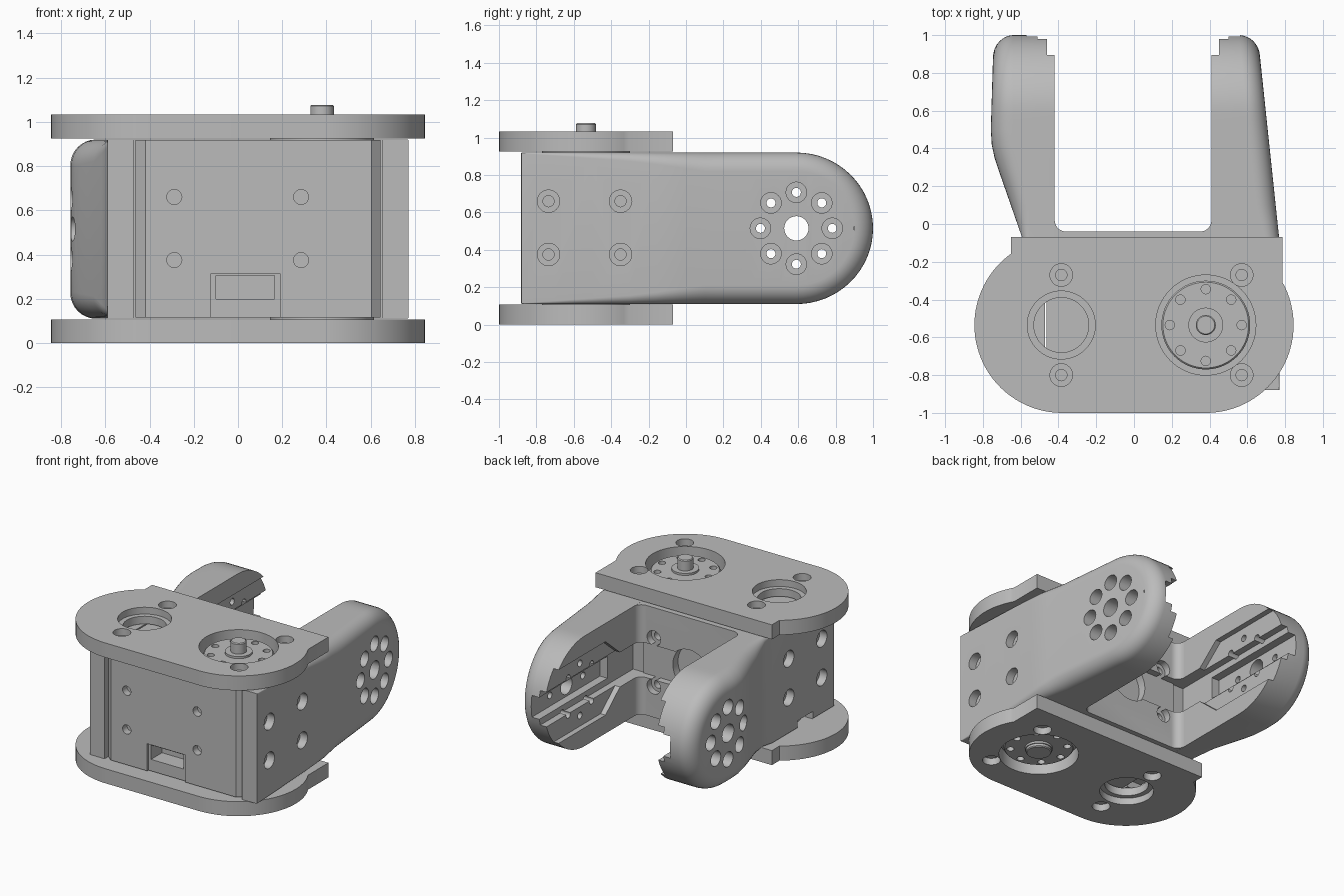
import bpy, bmesh
from math import sin, cos, pi, radians
from mathutils import Vector

if "Cube" in bpy.data.objects:
    bpy.data.objects.remove(bpy.data.objects["Cube"])

GREY = bpy.data.materials.new("mid grey")
GREY.use_nodes = True
GREY.diffuse_color = (0.5, 0.5, 0.5, 1)
GREY.node_tree.nodes["Principled BSDF"].inputs["Base Color"].default_value = (0.5, 0.5, 0.5, 1)

MID = 0.515                 # height of the joint axis
LOW, HIGH = 0.107, 0.925    # inner faces of the two plates
AXES = {"x": lambda a, b, t: (t, a, b),
        "y": lambda a, b, t: (a, t, b),
        "z": lambda a, b, t: (a, b, t)}


def add_rings(bm, rings, strip=False):
    """Skin equal rings of points and close both ends."""
    loops = [[bm.verts.new(p) for p in ring] for ring in rings]
    n = len(loops[0])
    for a, b in zip(loops, loops[1:]):
        for i in range(n):
            bm.faces.new((a[i], a[(i + 1) % n], b[(i + 1) % n], b[i]))
    for loop in (loops[0], loops[-1]):
        if strip:
            for i in range(n // 2 - 1):
                bm.faces.new((loop[i], loop[i + 1], loop[n - 2 - i], loop[n - 1 - i]))
        else:
            bm.faces.new(loop)


def turned(bm, axis, a, b, profile, n=32):
    """Round solid along an axis; profile is (radius, position)."""
    add_rings(bm, [[AXES[axis](a + r * cos(2 * pi * i / n), b + r * sin(2 * pi * i / n), t)
                    for i in range(n)] for r, t in profile])


def prism(bm, axis, points, lo, hi):
    add_rings(bm, [[AXES[axis](a, b, t) for a, b in points] for t in (lo, hi)])


def box(bm, x0, x1, y0, y1, z0, z1):
    prism(bm, "z", [(x0, y0), (x1, y0), (x1, y1), (x0, y1)], z0, z1)


def arc(cx, cy, r, start, end, n=24):
    return [(cx + r * cos(radians(start + (end - start) * i / n)),
             cy + r * sin(radians(start + (end - start) * i / n))) for i in range(n + 1)]


def finish(name, bm):
    bmesh.ops.recalc_face_normals(bm, faces=bm.faces)
    mesh = bpy.data.meshes.new(name)
    bm.to_mesh(mesh)
    bm.free()
    mesh.materials.append(GREY)
    ob = bpy.data.objects.new(name, mesh)
    bpy.context.collection.objects.link(ob)
    return ob


def cut(ob, cutters):
    """Subtract each cutter, then bake the result and smooth it."""
    tools = []
    for bm in cutters:
        tool = finish("cutter", bm)
        tool.hide_render = True
        mod = ob.modifiers.new("cut", "BOOLEAN")
        mod.operation, mod.solver, mod.object = "DIFFERENCE", "EXACT", tool
        tools.append(tool)
    bpy.context.view_layer.update()
    mesh = bpy.data.meshes.new_from_object(ob.evaluated_get(bpy.context.evaluated_depsgraph_get()))
    ob.modifiers.clear()
    ob.data = mesh
    for tool in tools:
        bpy.data.objects.remove(tool)
    mesh.shade_smooth()
    mesh.set_sharp_from_angle(angle=radians(30))


def lerp(table, y):
    for (y0, v0), (y1, v1) in zip(table, table[1:]):
        if y <= y1:
            return v0 + (v1 - v0) * (y - y0) / (y1 - y0)
    return table[-1][1]


# Plates above and below the actuator
ANGLE = 29.3
outline = ([(-0.65, -0.07), (0.785, -0.07)] + arc(0.38, -0.535, 0.465, ANGLE, -90, 32)
           + arc(-0.38, -0.535, 0.465, -90, -234.5, 36))
for name, inner, outer in (("top_plate", HIGH, 1.032), ("bottom_plate", LOW, 0.0)):
    s = 1 if outer > inner else -1
    bm = bmesh.new()
    prism(bm, "z", outline, inner, outer)
    plate = finish(name, bm)
    tool = bmesh.new()
    end, back = outer + s * 0.05, inner - s * 0.05
    step = outer - s * 0.05
    turned(tool, "z", 0.38, -0.535, [(0.265, end), (0.265, back)], 64)
    turned(tool, "z", -0.385, -0.535,
           [(0.18, end), (0.18, step), (0.145, step), (0.145, back)], 64)
    for x in (-0.385, 0.57):
        for y in (-0.27, -0.8):
            turned(tool, "z", x, y, [(0.06, end), (0.06, step), (0.03, step), (0.03, back)], 24)
    cut(plate, [tool])

# Output horns with hub and drilled ring
for name, s, root, face, hub, tip in (("top_horn", 1, 0.9, 0.985, 1.0, 1.077),
                                      ("bottom_horn", -1, 0.13, 0.05, 0.035, 0.012)):
    pin = 0.053 if s > 0 else 0.085
    bm = bmesh.new()
    turned(bm, "z", 0.38, -0.535, [(0.235, root), (0.235, face - s * 0.008), (0.227, face),
                                   (0.092, face), (0.092, hub), (pin, hub),
                                   (pin, tip - s * 0.006), (pin - 0.006, tip)], 64)
    horn = finish(name, bm)
    tool = bmesh.new()
    for x, y in arc(0.38, -0.535, 0.19, 0, 315, 7):
        turned(tool, "z", x, y, [(0.025, face + s * 0.05), (0.025, face - s * 0.05)], 16)
    cut(horn, [tool])

# Actuator housing
bm = bmesh.new()
prism(bm, "z", [(-0.463, -0.15), (-0.463, -0.845), (-0.418, -0.882), (0.603, -0.882),
                (0.645, -0.845), (0.645, -0.15)], 0.115, 0.917)
housing = finish("actuator_housing", bm)
tool, pocket = bmesh.new(), bmesh.new()
box(tool, -0.122, 0.19, -1, -0.868, 0.1, 0.315)
box(pocket, -0.1, 0.165, -1, -0.74, 0.2, 0.305)
for x in (-0.288, 0.285):
    for z in (0.375, 0.66):
        turned(tool, "y", x, z, [(0.034, -1), (0.034, -0.83)], 20)
cut(housing, [tool, pocket])

# Fork arms: tables run along y, mirrored by the sign s
YS = [-0.88, -0.7, -0.5, -0.3, -0.16, -0.155, -0.07, 0, 0.1, 0.2, 0.28, 0.35, 0.42, 0.5, 0.55]
arms = {
    "left_arm": (1, 0.41, 0.65,
                 [(-0.88, 0.77), (-0.07, 0.768), (1, 0.655)],
                 [(-0.88, 0.004), (-0.25, 0.05), (0.1, 0.1), (1, 0.1)]),
    "right_arm": (-1, 0.42, 0.47,
                  [(-0.88, 0.59), (-0.07, 0.593), (0.28, 0.715), (0.35, 0.738), (0.42, 0.753),
                   (0.5, 0.758), (1, 0.743)],
                  [(-0.88, 0.004), (-0.16, 0.01), (0.1, 0.1), (0.35, 0.12), (1, 0.105)]),
}


def arm_ring(s, x_at, inset_at):
    R = MID - 0.11
    pts = [(y, MID - R + inset_at(y)) for y in YS]
    for i in range(33):
        a = radians(-90 + 180 * i / 32)
        r = R - inset_at(0.59)
        pts.append((0.59 + (r + 0.005) * cos(a), MID + r * sin(a)))
    pts += [(y, MID + R - inset_at(y)) for y in reversed(YS)]
    return [(s * x_at(y), y, z) for y, z in pts]


for name, (s, inner, wall, outer, fillet) in arms.items():
    rings = [arm_ring(s, lambda y: wall if y < -0.158 else inner, lambda y: 0)]
    for k in range(9):
        a = pi / 2 * k / 8
        rings.append(arm_ring(s, lambda y: lerp(outer, y) - lerp(fillet, y) * (1 - sin(a)),
                              lambda y: lerp(fillet, y) * (1 - cos(a))))
    bm = bmesh.new()
    add_rings(bm, rings, strip=True)
    arm = finish(name, bm)

    # Stepped channel on the inner face
    wide, middle, deep, holes = (bmesh.new() for _ in range(4))
    near = s * (inner - 0.1)
    prism(wide, "x", [(0.15, MID - 0.1), (0.35, MID - 0.27), (1.1, MID - 0.27),
                      (1.1, MID + 0.27), (0.35, MID + 0.27), (0.15, MID + 0.1)],
          near, s * (inner + 0.04))
    prism(middle, "x", [(-0.1, MID - 0.127), (1.1, MID - 0.127), (1.1, MID + 0.127),
                        (-0.1, MID + 0.127)], near, s * (inner + 0.09))
    prism(deep, "x", [(0.2, MID - 0.08), (1.1, MID - 0.08), (1.1, MID + 0.08),
                      (0.2, MID + 0.08)], near, s * (inner + 0.15))

    # Joint bolt circle and wall screws
    turned(holes, "x", 0.59, MID, [(0.065, s * 0.3), (0.065, s)], 32)
    for y, z in arc(0.59, MID, 0.192, 0, 315, 7):
        turned(holes, "x", y, z, [(0.024, s * 0.3), (0.024, s * 0.6), (0.055, s * 0.6),
                                  (0.055, s)], 24)
    seat = s * (lerp(outer, -0.5) - 0.06)
    for y in (-0.735, -0.35):
        for z in (0.375, 0.66):
            turned(holes, "x", y, z, [(0.03, s * 0.44), (0.03, seat), (0.06, seat),
                                      (0.06, s)], 24)
    if s < 0:
        box(holes, -0.8, -0.4, -0.63, -0.45, 0, 0.165)
    cut(arm, [wide, middle, deep, holes])

# Web joining the arms, with rounded inner corners
bm = bmesh.new()
prism(bm, "z", [(-0.42, -0.155), (0.41, -0.155)] + arc(0.35, 0.02, 0.06, 0, -90, 8)
      + arc(-0.36, 0.02, 0.06, 270, 180, 8), 0.111, 0.919)
web = finish("rear_web", bm)
groove, holes = bmesh.new(), bmesh.new()
box(groove, -0.5, 0.5, -0.09, 0.2, MID - 0.127, MID + 0.127)
turned(holes, "y", 0, MID, [(0.17, -0.3), (0.17, 0.2)], 48)
for x in (-0.29, 0.29):
    for z in (MID - 0.178, MID + 0.178):
        turned(holes, "y", x, z, [(0.03, -0.3), (0.03, -0.09), (0.055, -0.09), (0.055, 0.2)], 24)
cut(web, [groove, holes])
